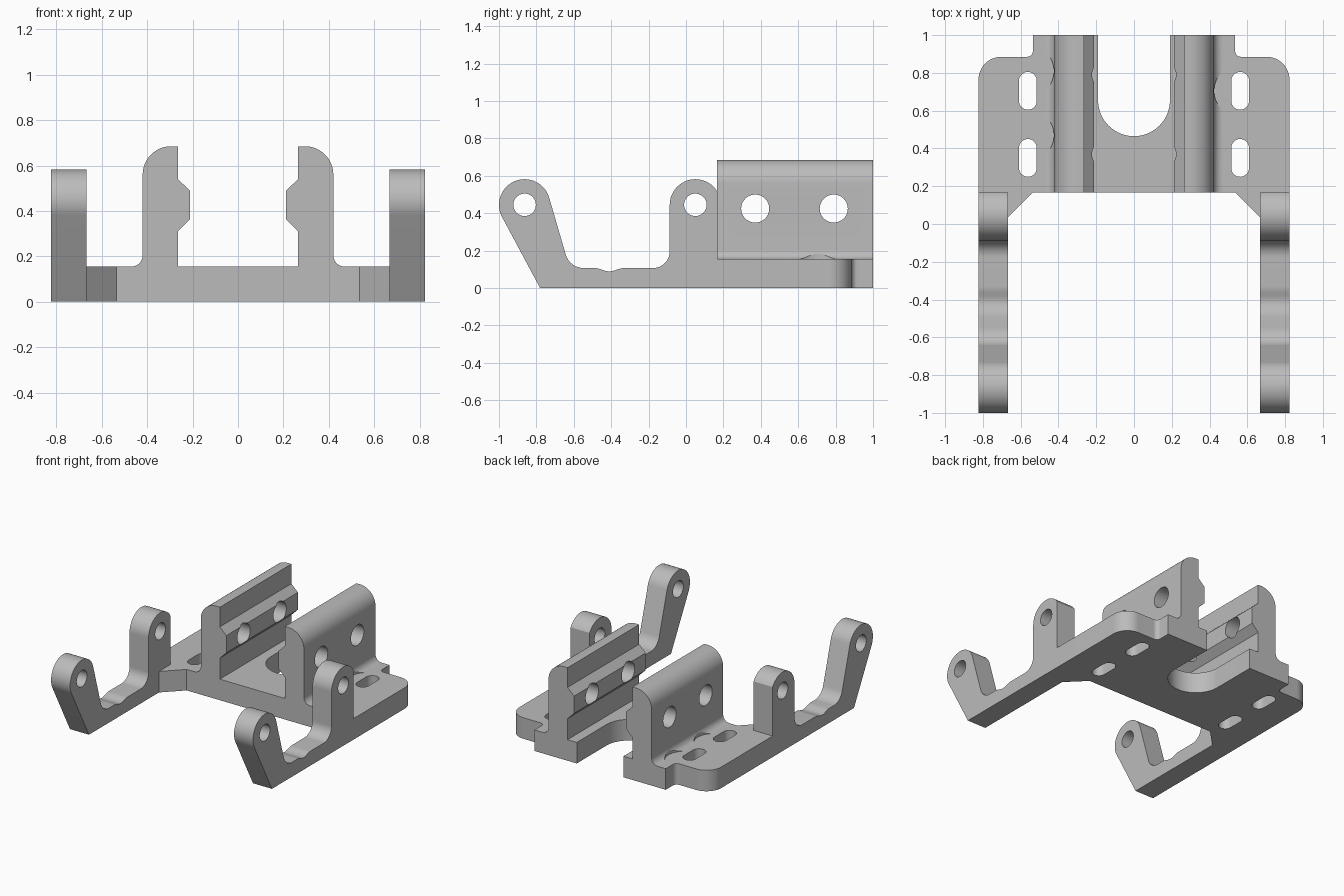
import bpy, bmesh
from math import cos, sin, pi, radians

cube = bpy.data.objects.get("Cube")
if cube:
    bpy.data.objects.remove(cube, do_unlink=True)

grey = bpy.data.materials.new("light grey")
grey.use_nodes = True
COLOUR = (0.5, 0.5, 0.5, 1)
grey.diffuse_color = COLOUR
grey.node_tree.nodes["Principled BSDF"].inputs["Base Color"].default_value = COLOUR

BASE_TOP, FRONT, BACK = 0.155, 0.167, 1.0
ARM_IN, ARM_OUT = 0.668, 0.823


def arc(cx, cy, r, start, end, n=16):
    """Points along a circular arc, angles in degrees."""
    angles = [radians(start + (end - start) * i / n) for i in range(n + 1)]
    return [(cx + r * cos(a), cy + r * sin(a)) for a in angles]


def circle(cx, cy, r, n=48):
    return arc(cx, cy, r, 0, 360, n)[:-1]


def slot(cx, cy, r, half):
    return arc(cx, cy + half, r, 0, 180) + arc(cx, cy - half, r, 180, 360)


# Map a profile point and an extrusion depth to 3D for each extrusion axis
AXES = {"x": lambda a, b, d: (d, a, b),
        "y": lambda a, b, d: (a, d, b),
        "z": lambda a, b, d: (a, b, d)}


def prism(name, profiles, axis, lo, hi):
    """Extrude closed profiles along an axis into one object."""
    bm = bmesh.new()
    for pts in profiles:
        rings = [[bm.verts.new(AXES[axis](a, b, d)) for a, b in pts] for d in (lo, hi)]
        bm.faces.new(rings[0])
        bm.faces.new(rings[1])
        for i in range(len(pts)):
            j = (i + 1) % len(pts)
            bm.faces.new((rings[0][i], rings[0][j], rings[1][j], rings[1][i]))
    bmesh.ops.recalc_face_normals(bm, faces=bm.faces)
    mesh = bpy.data.meshes.new(name)
    bm.to_mesh(mesh)
    bm.free()
    mesh.materials.append(grey)
    obj = bpy.data.objects.new(name, mesh)
    bpy.context.collection.objects.link(obj)
    return obj


def select(obj):
    bpy.ops.object.select_all(action="DESELECT")
    obj.select_set(True)
    bpy.context.view_layer.objects.active = obj


def cut(obj, cutter):
    """Subtract the cutter from the part, then discard it."""
    mod = obj.modifiers.new("cut", "BOOLEAN")
    mod.operation, mod.solver, mod.object = "DIFFERENCE", "EXACT", cutter
    select(obj)
    bpy.ops.object.modifier_apply(modifier=mod.name)
    bpy.data.objects.remove(cutter, do_unlink=True)


def smooth(obj):
    select(obj)
    bpy.ops.object.shade_smooth_by_angle(angle=radians(25))


def flip(pts):
    return [(-a, b) for a, b in reversed(pts)]


# Base plate with chamfered front wings, rounded ears and a rear U notch
half = [(0.535, FRONT), (ARM_IN, 0.034), (ARM_IN, FRONT), (ARM_OUT, FRONT)]
half += arc(ARM_OUT - 0.12, 0.765, 0.12, 0, 90)
half += arc(0.567, 0.917, 0.032, 270, 180, 8)
half += [(0.535, BACK), (0.19, BACK)]
notch = arc(0, 0.655, 0.19, 0, -180, 40)
base = prism("base_plate", [half + notch + flip(half)], "z", 0, BASE_TOP)
slots = [slot(s * 0.562, y, 0.047, 0.053) for s in (-1, 1) for y in (0.35, 0.705)]
cut(base, prism("slot_cutter", slots, "z", -0.1, 0.3))
smooth(base)

# Clamp rails: ridge on the inner face, rounded outer shoulder, root fillet
rail = [(0.265, BASE_TOP), (0.265, 0.31), (0.212, 0.363), (0.212, 0.49),
        (0.265, 0.54), (0.265, 0.685)]
rail += arc(0.295, 0.56, 0.125, 90, 0)
rail += arc(0.47, BASE_TOP + 0.05, 0.05, 180, 270, 12)
clearance = {1: [0.705], -1: [0.47, 0.81]}
for side, name in ((1, "left_rail"), (-1, "right_rail")):
    obj = prism(name, [rail if side > 0 else flip(rail)], "y", FRONT, BACK)
    bolts = [circle(y, 0.425, 0.075) for y in (0.37, 0.79)]
    cut(obj, prism("bolt_cutter", bolts, "x", -0.7, 0.7))
    # Washer clearance scooped out of the root fillet
    for y in clearance[side]:
        washer = [circle(side * 0.562, y, 0.138)]
        cut(obj, prism("washer_cutter", washer, "z", 0.1, 0.25))
    smooth(obj)

# Side arms: raked front lug, low bridge with a shallow dip, upright rear lug
PIVOT_Z, LUG = 0.445, 0.137
arm = [(-0.78, 0), (FRONT, 0)]
arm += arc(0.05, PIVOT_Z, LUG, 31, 180, 28)
arm += arc(-0.177, 0.197, 0.09, 0, -90)
dip = [i / 12 for i in range(13)]
arm += [(-0.33 - 0.16 * t, 0.107 - 0.009 * (1 - cos(2 * pi * t))) for t in dip]
arm += arc(-0.547, 0.207, 0.1, 270, 197)
arm += arc(-0.863, PIVOT_Z, LUG, 17, 208, 36)
for side, name in ((1, "left_arm"), (-1, "right_arm")):
    lo, hi = sorted((side * ARM_IN, side * ARM_OUT))
    obj = prism(name, [arm], "x", lo, hi)
    pins = [circle(y, PIVOT_Z, 0.06) for y in (-0.863, 0.05)]
    cut(obj, prism("pin_cutter", pins, "x", -1, 1))
    smooth(obj)
